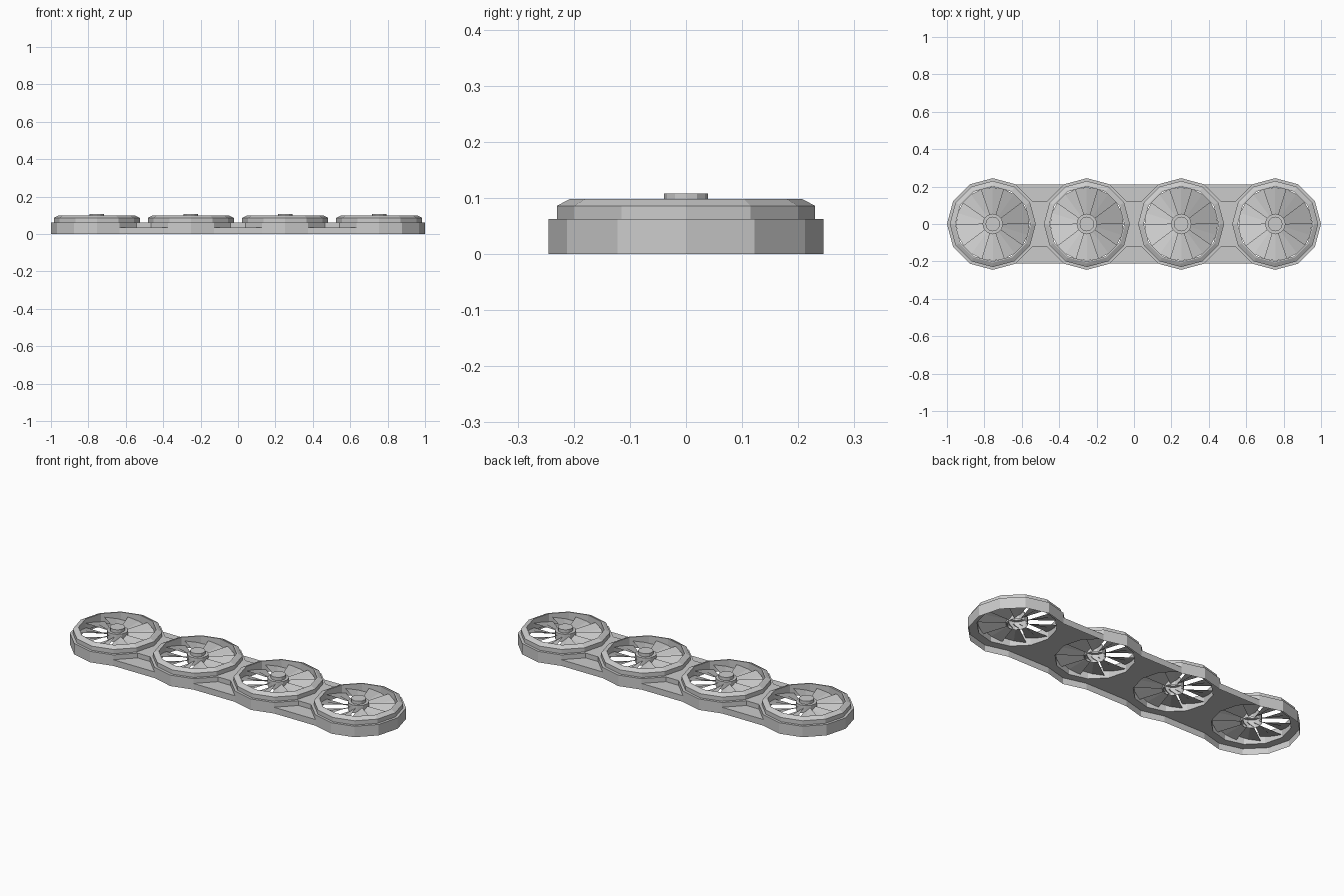
import bpy, bmesh
from math import sin, cos, radians

if "Cube" in bpy.data.objects:
    bpy.data.objects.remove(bpy.data.objects["Cube"])

CENTRES = [-0.755, -0.252, 0.252, 0.755]
SIDES = 12
R_BASE, R_RING, R_HOLE = 0.245, 0.23, 0.2
Z_FLOOR, Z_BASE, Z_TOP = 0.035, 0.062, 0.098


def polar(cx, r, deg, z):
    return (cx + r * cos(radians(deg)), r * sin(radians(deg)), z)


def face(bm, pts):
    bm.faces.new([bm.verts.new(p) for p in pts])


def finish(bm, name):
    bmesh.ops.remove_doubles(bm, verts=bm.verts[:], dist=0.0004)
    bmesh.ops.recalc_face_normals(bm, faces=bm.faces[:])
    mesh = bpy.data.meshes.new(name)
    bm.to_mesh(mesh)
    bm.free()
    obj = bpy.data.objects.new(name, mesh)
    bpy.context.collection.objects.link(obj)
    return obj


def lathe(bm, cx, profile, sides=SIDES, start=0):
    step = 360 / sides
    for (r0, z0), (r1, z1) in zip(profile, profile[1:]):
        for i in range(sides):
            a, b = start + i * step, start + (i + 1) * step
            pts = [polar(cx, r0, a, z0), polar(cx, r0, b, z0)]
            if r1 > 0:
                pts += [polar(cx, r1, b, z1), polar(cx, r1, a, z1)]
            else:
                pts.append((cx, 0, z1))
            face(bm, pts)


# Base tray: round pads joined by a low floor, open underneath
bm = bmesh.new()
for k, cx in enumerate(CENTRES):
    lathe(bm, cx, [(R_HOLE, Z_FLOOR), (R_BASE, Z_FLOOR)])
    lathe(bm, cx, [(R_BASE, Z_BASE), (R_RING, Z_BASE)])
    lathe(bm, cx, [(R_BASE, Z_FLOOR), (R_BASE, Z_BASE)])
    for i in range(SIDES):
        a, b = i * 30, i * 30 + 30
        right, left = cos(radians(a + 15)) > 0.3, cos(radians(a + 15)) < -0.3
        joined = (right and k < 3) or (left and k > 0)
        if not joined:
            face(bm, [polar(cx, R_BASE, a, 0), polar(cx, R_BASE, b, 0),
                      polar(cx, R_BASE, b, Z_FLOOR), polar(cx, R_BASE, a, Z_FLOOR)])

# Connecting floor, outer side walls and raised bridge between pads
for c0, c1 in zip(CENTRES, CENTRES[1:]):
    for s in (1, -1):
        # half of the floor on each side, split along the centre line
        face(bm, [polar(c0, R_BASE, s * a, Z_FLOOR) for a in (60, 30)] +
                 [polar(c1, R_BASE, s * a, Z_FLOOR) for a in (150, 120)])
        face(bm, [polar(c0, R_BASE, s * a, Z_FLOOR) for a in (30, 0)] +
                 [polar(c1, R_BASE, s * a, Z_FLOOR) for a in (180, 150)])
        face(bm, [polar(c0, R_BASE, s * 60, 0), polar(c1, R_BASE, s * 120, 0),
                  polar(c1, R_BASE, s * 120, Z_FLOOR), polar(c0, R_BASE, s * 60, Z_FLOOR)])
        face(bm, [polar(c0, R_BASE, s * a, Z_BASE) for a in (30, 0)] +
                 [polar(c1, R_BASE, s * a, Z_BASE) for a in (180, 150)])
        face(bm, [polar(c0, R_BASE, s * 30, Z_FLOOR), polar(c1, R_BASE, s * 150, Z_FLOOR),
                  polar(c1, R_BASE, s * 150, Z_BASE), polar(c0, R_BASE, s * 30, Z_BASE)])
finish(bm, "base_tray")

BLADES = 10
for k, cx in enumerate(CENTRES):
    # Chamfered shroud ring with the inner wall of the duct
    bm = bmesh.new()
    lathe(bm, cx, [(R_RING, Z_BASE), (R_RING, 0.086), (0.207, Z_TOP),
                   (R_HOLE, Z_TOP), (R_HOLE, Z_FLOOR)])
    finish(bm, f"shroud_ring_{k + 1}")

    # Stepped hub, open below
    bm = bmesh.new()
    lathe(bm, cx, [(0.055, 0.045), (0.055, 0.09), (0.039, 0.09),
                   (0.039, 0.108), (0, 0.108)])
    finish(bm, f"fan_hub_{k + 1}")

    # Pitched fan blades
    bm = bmesh.new()
    step = 360 / BLADES
    for i in range(BLADES):
        cols = [(i * step + t * (step + 1), 0.05 + 0.026 * t) for t in (0, 0.5, 1)]
        for (a, za), (b, zb) in zip(cols, cols[1:]):
            face(bm, [polar(cx, 0.05, a, za), polar(cx, 0.196, a, za),
                      polar(cx, 0.196, b, zb), polar(cx, 0.05, b, zb)])
    finish(bm, f"fan_blades_{k + 1}")
